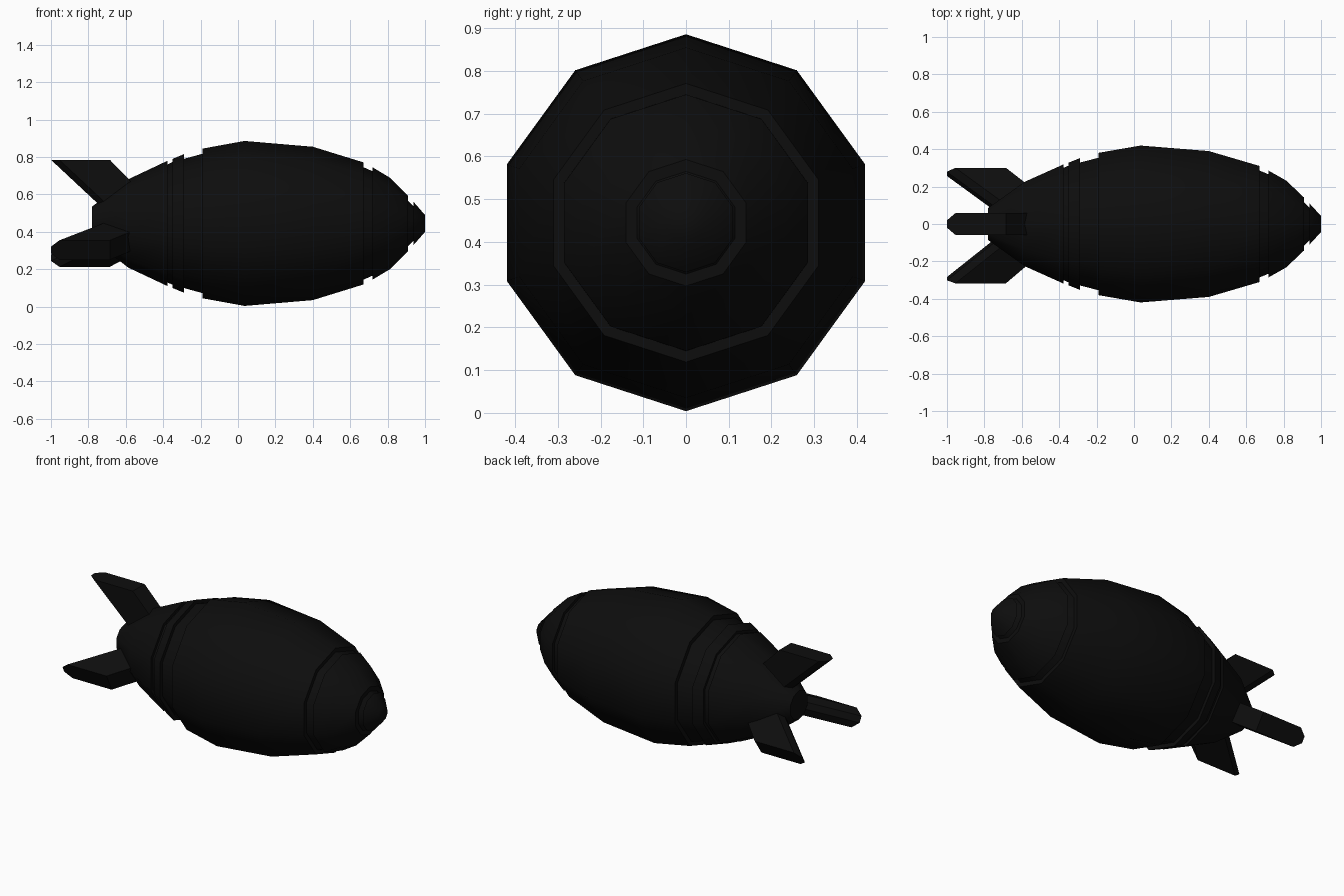
import bpy, bmesh
from math import sin, cos, radians, pi
from mathutils import Matrix, Vector

if "Cube" in bpy.data.objects:
    bpy.data.objects.remove(bpy.data.objects["Cube"])

AXIS_Z = 0.445
SIDES = 10

black = bpy.data.materials.new("black_paint")
black.diffuse_color = (0.004, 0.004, 0.004, 1)
black.use_nodes = True
black.node_tree.nodes["Principled BSDF"].inputs["Base Color"].default_value = black.diffuse_color


def finish(name, bm, smooth):
    bmesh.ops.recalc_face_normals(bm, faces=bm.faces)
    me = bpy.data.meshes.new(name)
    bm.to_mesh(me)
    bm.free()
    me.materials.append(black)
    ob = bpy.data.objects.new(name, me)
    ob.location.z = AXIS_Z
    bpy.context.collection.objects.link(ob)
    if smooth:
        bpy.ops.object.select_all(action='DESELECT')
        ob.select_set(True)
        bpy.context.view_layer.objects.active = ob
        bpy.ops.object.shade_smooth_by_angle(angle=radians(45))
    return ob


def turned(name, profile):
    """Ten-sided solid turned around the x axis from (x, radius) points."""
    bm = bmesh.new()
    rings = []
    for x, r in profile:
        rings.append([bm.verts.new((x, r * sin(2 * pi * i / SIDES), r * cos(2 * pi * i / SIDES)))
                      for i in range(SIDES)])
    for a, b in zip(rings, rings[1:]):
        for i in range(SIDES):
            j = (i + 1) % SIDES
            bm.faces.new((a[i], a[j], b[j], b[i]))
    bm.faces.new(rings[0])
    bm.faces.new(rings[-1])
    return finish(name, bm, True)


def fin(name, angle, height):
    """Swept fin with a chamfered trailing edge, turned around the x axis."""
    k = height - 0.34
    # side outline: trailing tip, leading tip, leading root, trailing root
    outer = [(-1.0, 0.34 + k), (-0.685, 0.34 + k), (-0.50, 0.15), (-0.70, 0.06)]
    inner = [(-0.955, 0.34 + k), (-0.685, 0.34 + k), (-0.50, 0.15), (-0.655, 0.06)]
    bm = bmesh.new()
    mid, full = {}, {}
    for s in (-1, 1):
        mid[s] = [bm.verts.new((x, s * 0.02, z)) for x, z in (outer[0], outer[3])]
        full[s] = [bm.verts.new((x, s * 0.058, z)) for x, z in inner]
        bm.faces.new(full[s])
        bm.faces.new((mid[s][0], mid[s][1], full[s][3], full[s][0]))
    a, b = full[-1], full[1]
    bm.faces.new((mid[-1][0], mid[1][0], mid[1][1], mid[-1][1]))
    bm.faces.new((mid[-1][0], a[0], a[1], b[1], b[0], mid[1][0]))
    bm.faces.new((a[1], a[2], b[2], b[1]))
    bm.faces.new((a[2], a[3], mid[-1][1], mid[1][1], b[3], b[2]))
    bmesh.ops.transform(bm, matrix=Matrix.Rotation(radians(angle), 4, 'X'), verts=bm.verts)
    return finish(name, bm, False)


# body sections, tail to nose, with recessed joints between them
turned("tail_cone", [(-0.78, 0.09), (-0.585, 0.237), (-0.377, 0.335)])
turned("rear_joint", [(-0.40, 0.305), (-0.35, 0.328), (-0.29, 0.345), (-0.17, 0.378)])
turned("rear_band", [(-0.35, 0.345), (-0.29, 0.37)])
turned("main_body", [(-0.19, 0.40), (0.035, 0.441), (0.40, 0.41), (0.672, 0.326)])
turned("front_joint", [(0.65, 0.31), (0.74, 0.27)])
turned("nose_section", [(0.72, 0.30), (0.815, 0.243), (0.91, 0.148)])
turned("tip_joint", [(0.89, 0.14), (0.95, 0.08)])
turned("nose_tip", [(0.938, 0.116), (1.0, 0.045)])

# tail fins
fin("top_fin", 0, 0.34)
fin("near_fin", 116, 0.325)
fin("far_fin", -124.5, 0.325)
